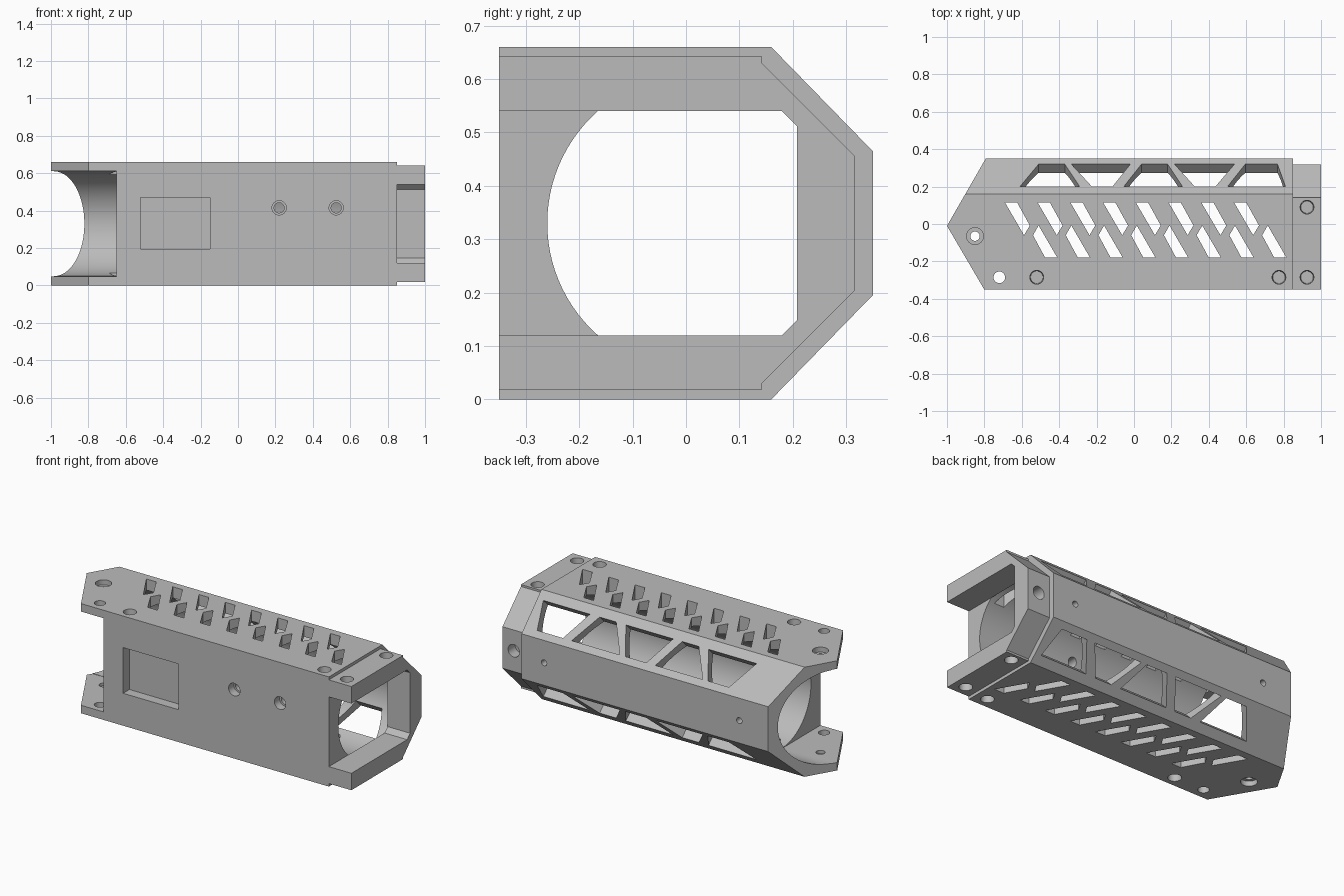
import bpy, bmesh, math
from mathutils import Matrix

if "Cube" in bpy.data.objects:
    bpy.data.objects.remove(bpy.data.objects["Cube"])

H = 0.66            # overall height
MID = H / 2
SPLIT = 0.85        # where the main housing meets the collar

# Frames: each maps a flat profile (u, v) and an extrusion w into the model
ALONG_X = Matrix(((0, 0, 1, 0), (1, 0, 0, 0), (0, 1, 0, 0), (0, 0, 0, 1)))
ALONG_Y = Matrix(((1, 0, 0, 0), (0, 0, 1, 0), (0, 1, 0, 0), (0, 0, 0, 1)))
ALONG_Z = Matrix.Identity(4)
FLIP = Matrix.Translation((0, 0, H)) @ Matrix.Scale(-1, 4, (0, 0, 1))
SLOPE = 0.195 / 0.19
CHAMFER = Matrix(((1, 0, 0, 0), (0, 1, 0.716, 0),
                  (0, -SLOPE, 0.698, H + 0.16 * SLOPE), (0, 0, 0, 1)))

metal = bpy.data.materials.new("plain grey metal")
metal.use_nodes = True
GREY = (0.5, 0.5, 0.5, 1)
metal.diffuse_color = GREY
metal.node_tree.nodes["Principled BSDF"].inputs["Base Color"].default_value = GREY


def prism(name, pts, lo, hi, frame, taper=None):
    """Extrude a profile from lo to hi; taper gives a scaled far profile."""
    bm = bmesh.new()
    n = len(pts)
    a = [bm.verts.new(frame @ Matrix.Translation((u, v, lo)).translation) for u, v in pts]
    b = [bm.verts.new(frame @ Matrix.Translation((u, v, hi)).translation)
         for u, v in (taper or pts)]
    bm.faces.new(a)
    bm.faces.new(b)
    for i in range(n):
        j = (i + 1) % n
        bm.faces.new((a[i], a[j], b[j], b[i]))
    bmesh.ops.recalc_face_normals(bm, faces=bm.faces)
    mesh = bpy.data.meshes.new(name)
    bm.to_mesh(mesh)
    bm.free()
    mesh.materials.append(metal)
    ob = bpy.data.objects.new(name, mesh)
    bpy.context.collection.objects.link(ob)
    return ob


def rect(u0, u1, v0, v1):
    return [(u0, v0), (u1, v0), (u1, v1), (u0, v1)]


def circle(u, v, r, n=32):
    return [(u + r * math.cos(math.tau * i / n), v + r * math.sin(math.tau * i / n))
            for i in range(n)]


def mirrored(half):
    """Close a lower half profile by reflecting it about the middle height."""
    return half + [(y, H - z) for y, z in reversed(half)]


def cut(target, pts, lo, hi, frame, taper=None, operation='DIFFERENCE'):
    cutter = prism("cutter", pts, lo, hi, frame, taper)
    cutter.hide_render = True
    mod = target.modifiers.new("cut", 'BOOLEAN')
    mod.operation = operation
    mod.solver = 'EXACT'
    mod.object = cutter
    bpy.context.view_layer.objects.active = target
    bpy.ops.object.modifier_apply(modifier=mod.name)
    bpy.data.objects.remove(cutter)


def both(target, pts, lo, hi, frame, taper=None):
    """Cut the upper side and its mirror on the underside."""
    for f in (frame, FLIP @ frame):
        cut(target, pts, lo, hi, f, taper)


def screw_seat(target, x, y, top):
    """Blind, slightly tapered screw hole in the upper and lower plates."""
    both(target, circle(x, y, 0.038), top + 0.02, top - 0.07, ALONG_Z, circle(x, y, 0.033))


# Main housing: chamfered shell with a pointed rear end
housing = prism("main_housing", mirrored([(-0.35, 0), (0.16, 0), (0.35, 0.195)]),
                -1, SPLIT, ALONG_X)
cut(housing, [(-1, -0.01), (-0.742, -0.45), (1.2, -0.45), (1.2, 0.45), (-0.735, 0.45)],
    -0.1, 0.8, ALONG_Z, operation='INTERSECT')

# Round bore and the open mouth at the pointed end
cut(housing, circle(0.02, MID, 0.28, 96), -1.2, 1.1, ALONG_X)
cut(housing, rect(-1.2, -0.65, 0.048, 0.612), -0.5, 0.02, ALONG_Y)

# Staggered slanted slots through both plates
upper_slot = [(-0.69, 0.115), (-0.625, 0.115), (-0.557, -0.008), (-0.588, -0.06)]
lower_slot = [(-0.51, -0.008), (-0.54, -0.06), (-0.475, -0.18), (-0.41, -0.18)]
for i in range(8):
    for slot in (upper_slot, lower_slot):
        cut(housing, [(x + 0.175 * i, y) for x, y in slot], -0.1, 0.8, ALONG_Z)

# Truss windows in the chamfers: outer edge span, then inner edge span
for a, b, c, d in ((-0.51, -0.37, -0.61, -0.29), (-0.335, -0.02, -0.225, -0.115),
                   (0.04, 0.18, -0.055, 0.26), (0.217, 0.537, 0.325, 0.435),
                   (0.595, 0.767, 0.5, 0.81)):
    both(housing, [(a, 0.32), (b, 0.32), (d, 0.2), (c, 0.2)], -0.1, 0.05, CHAMFER)

# Screw holes in the plates
for x in (-0.52, 0.775):
    screw_seat(housing, x, -0.285, H)
cut(housing, circle(-0.72, -0.285, 0.031), -0.1, 0.8, ALONG_Z)
cut(housing, circle(-0.85, -0.065, 0.025), -0.1, 0.8, ALONG_Z)
both(housing, circle(-0.85, -0.065, 0.045), H + 0.02, H - 0.03, ALONG_Z)

# Front panel recess and stepped holes
cut(housing, rect(-0.52, -0.15, 0.195, 0.47), -0.4, -0.29, ALONG_Y)
for x in (0.22, 0.525):
    cut(housing, circle(x, 0.415, 0.038), -0.4, -0.3, ALONG_Y)
    cut(housing, circle(x, 0.415, 0.027), -0.4, -0.1, ALONG_Y)

# Small holes in the back wall
for x in (-0.6, 0.7):
    cut(housing, circle(x, MID, 0.018), 0.2, 0.4, ALONG_Y)

# Collar: slightly smaller bracket, open to the front
collar = prism("end_collar",
               mirrored([(-0.35, 0.018), (0.142, 0.018), (0.142, 0.03), (0.317, 0.205)]),
               SPLIT, 1, ALONG_X)
cut(collar, mirrored([(-0.5, 0.12), (0.18, 0.12), (0.208, 0.148)]), 0.7, 1.1, ALONG_X)
for y in (-0.285, 0.09):
    screw_seat(collar, 0.925, y, H - 0.018)
cut(collar, circle(0.925, MID, 0.038), 0.25, 0.4, ALONG_Y)

# Smooth the round walls while keeping machined edges sharp
bpy.ops.object.select_all(action='DESELECT')
for ob in (housing, collar):
    ob.select_set(True)
bpy.context.view_layer.objects.active = housing
bpy.ops.object.shade_smooth_by_angle(angle=math.radians(25))
